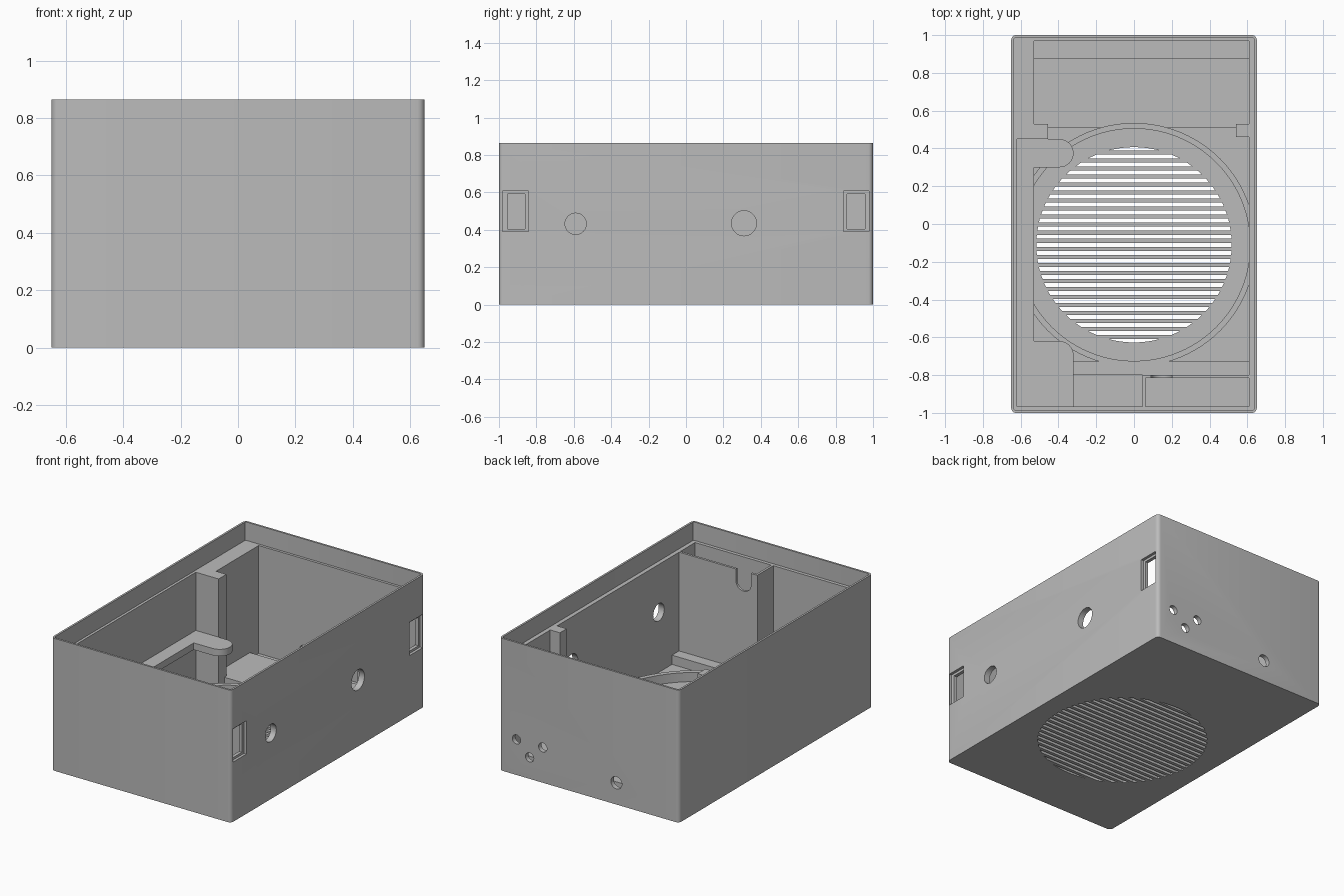
import bpy, bmesh, math

if "Cube" in bpy.data.objects:
    bpy.data.objects.remove(bpy.data.objects["Cube"])

grey = bpy.data.materials.new("plain_grey")
grey.diffuse_color = (0.5, 0.5, 0.5, 1)
grey.use_nodes = True
grey.node_tree.nodes["Principled BSDF"].inputs["Base Color"].default_value = grey.diffuse_color


def prism(bm, pts, a, b, axis="z"):
    """Extrude a 2D profile between a and b along an axis."""
    place = {"z": lambda p, t: (p[0], p[1], t),
             "x": lambda p, t: (t, p[0], p[1]),
             "y": lambda p, t: (p[0], t, p[1])}[axis]
    lo = [bm.verts.new(place(p, a)) for p in pts]
    hi = [bm.verts.new(place(p, b)) for p in pts]
    bm.faces.new(lo)
    bm.faces.new(hi)
    n = len(pts)
    for i in range(n):
        j = (i + 1) % n
        bm.faces.new((lo[i], lo[j], hi[j], hi[i]))


def rect(x0, x1, y0, y1):
    return [(x0, y0), (x1, y0), (x1, y1), (x0, y1)]


def arc(cx, cy, r, a0, a1, n):
    return [(cx + r * math.cos(math.radians(a0 + (a1 - a0) * i / n)),
             cy + r * math.sin(math.radians(a0 + (a1 - a0) * i / n))) for i in range(n + 1)]


def circle(cx, cy, r, n=32):
    return arc(cx, cy, r, 0, 360, n)[:-1]


def rounded(hx, hy, r, n=5):
    pts = []
    for k, (sx, sy) in enumerate([(1, 1), (-1, 1), (-1, -1), (1, -1)]):
        pts += arc(sx * (hx - r), sy * (hy - r), r, 90 * k, 90 * k + 90, n)
    return pts


def make(name, parts):
    """One object from a list of (profile, start, end, axis) prisms."""
    bm = bmesh.new()
    for p in parts:
        prism(bm, *p)
    bmesh.ops.recalc_face_normals(bm, faces=bm.faces)
    me = bpy.data.meshes.new(name)
    bm.to_mesh(me)
    bm.free()
    me.materials.append(grey)
    ob = bpy.data.objects.new(name, me)
    bpy.context.collection.objects.link(ob)
    return ob


def boolean(ob, parts, op="DIFFERENCE"):
    cutter = make("cutter", parts)
    cutter.hide_render = True
    mod = ob.modifiers.new("cut", "BOOLEAN")
    mod.operation, mod.solver, mod.object = op, "EXACT", cutter
    bpy.context.view_layer.objects.active = ob
    bpy.ops.object.modifier_apply(modifier=mod.name)
    bpy.data.objects.remove(cutter, do_unlink=True)


FLOOR, LEDGE, TOP = 0.04, 0.745, 0.865
XL, XR, YF, YB = -0.62, 0.61, -0.965, 0.97
CY = -0.11  # grille centre

# Case: outer box, main cavity, side recesses, then the lid lip
case = make("case", [(rounded(0.65, 1.0, 0.025), 0, TOP)])
boolean(case, [(rect(XL, XR, YF, YB), FLOOR, 1),
               (rect(-0.98, -0.843, 0.39, 0.608), 0.632, 0.8, "x"),
               (rect(0.843, 0.978, 0.39, 0.608), 0.632, 0.8, "x")])
boolean(case, [(rounded(0.637, 0.987, 0.012, 3), LEDGE, 1)])

# Openings: clip windows and round holes in the right wall, holes in the back
holes = [(rect(-0.955, -0.862, 0.405, 0.592), 0.55, 0.8, "x"),
         (rect(0.862, 0.958, 0.405, 0.592), 0.55, 0.8, "x"),
         (circle(-0.59, 0.432, 0.057), 0.55, 0.8, "x"),
         (circle(0.31, 0.435, 0.067), 0.55, 0.8, "x")]
for x, z, r in [(0.525, 0.232, 0.03), (0.43, 0.14, 0.03), (0.335, 0.23, 0.03), (-0.197, 0.142, 0.04)]:
    holes.append((circle(x, z, r, 24), 0.93, 1.1, "y"))
boolean(case, holes)

# Speaker grille: slots clipped by a circle
R, PITCH, HALF = 0.517, 0.0425, 0.0105
slots = []
for i in range(-12, 13):
    y = i * PITCH
    a0 = math.degrees(math.asin(max(-1, (y - HALF) / R)))
    a1 = math.degrees(math.asin(min(1, (y + HALF) / R)))
    slots.append((arc(0, CY, R, a0, a1, 4) + arc(0, CY, R, 180 - a1, 180 - a0, 4), -0.1, 0.2))
boolean(case, slots)

# Raised speaker ring merged with the front floor bar
ring = make("speaker_ring", [(circle(0, CY, 0.645, 96), FLOOR, 0.1)])
boolean(ring, [(rect(XL, XR, -0.80, -0.727), FLOOR, 0.1)], "UNION")
boolean(ring, [(circle(0, CY, 0.615, 96), 0, 0.2)])

# Raised floor of the rear compartment
back_floor = make("rear_floor", [(rect(-0.53, XR, 0.51, 0.88), FLOOR, 0.08)])

# Thick rear left wall with its post, and the right post
left_wall = make("left_thick_wall", [
    ([(XL, 0.45), (-0.455, 0.45), (-0.455, 0.53), (-0.53, 0.53), (-0.53, YB), (XL, YB)], FLOOR, LEDGE)])
right_post = make("right_post", [(rect(0.54, XR, 0.46, 0.53), FLOOR, LEDGE)])

# C-shaped shelf on the left wall
shelf = make("side_shelf", [
    ([(XL, 0.45)] + arc(-0.395, 0.375, 0.075, 90, -90, 16)
     + [(-0.53, 0.30), (-0.53, -0.62)] + arc(-0.395, -0.695, 0.075, 90, 0, 8)
     + [(-0.32, YF), (XL, YF)], 0.32, 0.365)])

# Front compartment: notched panel and divider
panel = make("front_panel", [
    ([(0.045, FLOOR), (XR, FLOOR), (XR, LEDGE), (0.2, LEDGE)]
     + arc(0.145, 0.67, 0.055, 0, -180, 16)
     + [(0.09, LEDGE), (0.045, LEDGE)], -0.815, -0.80, "y")])
divider = make("front_divider", [(rect(0.045, 0.06, YF, -0.815), FLOOR, LEDGE)])

for ob in (case, ring, back_floor, left_wall, right_post, shelf, panel, divider):
    bpy.ops.object.select_all(action="DESELECT")
    ob.select_set(True)
    bpy.context.view_layer.objects.active = ob
    bpy.ops.object.shade_smooth_by_angle(angle=math.radians(30))
